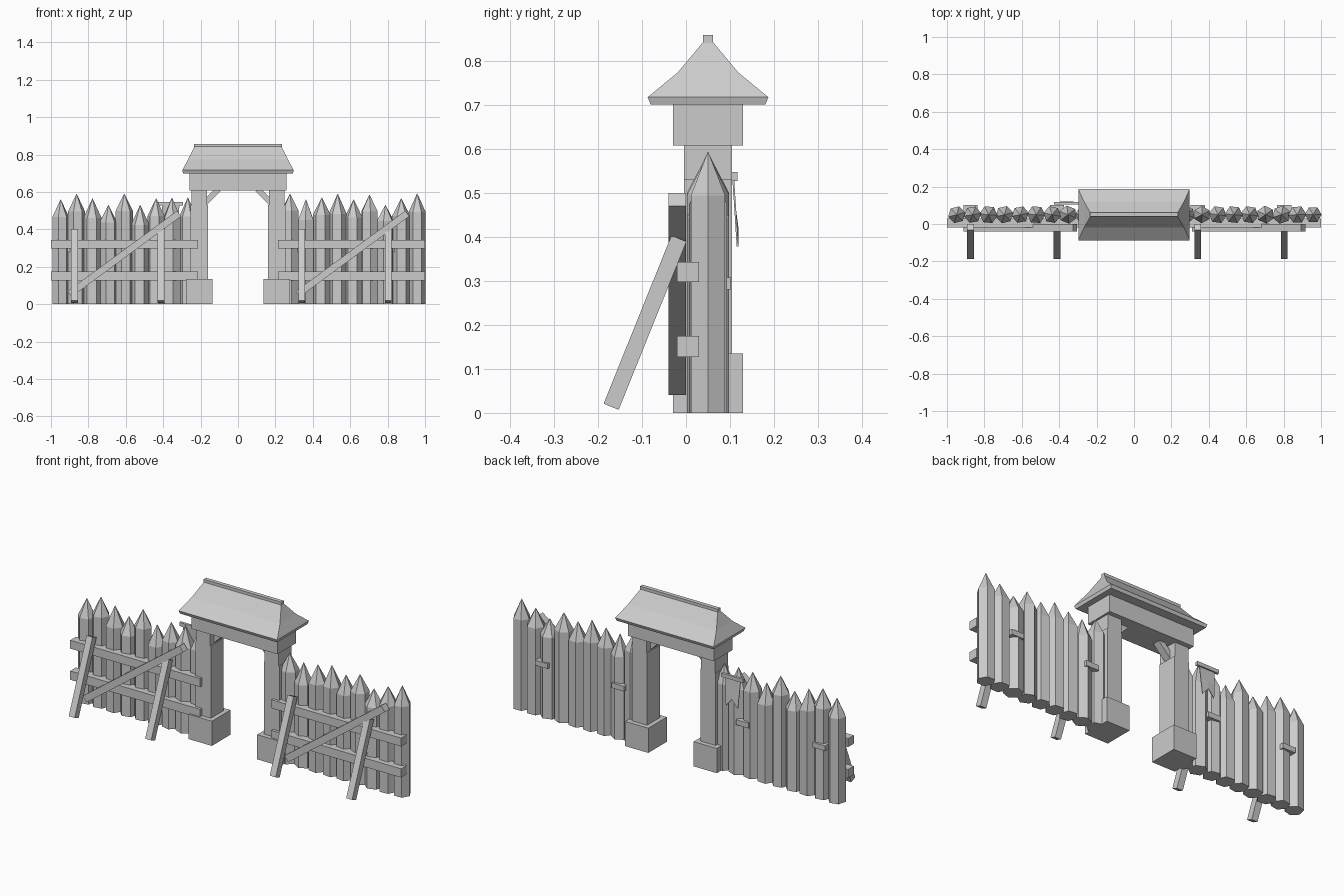
import bpy, bmesh, math, random
from mathutils import Vector, Matrix

random.seed(4)
cube = bpy.data.objects.get("Cube")
if cube:
    bpy.data.objects.remove(cube, do_unlink=True)

grey = bpy.data.materials.new("weathered grey")
grey.use_nodes = True
grey.diffuse_color = (0.6, 0.6, 0.6, 1)
grey.node_tree.nodes["Principled BSDF"].inputs["Base Color"].default_value = (0.6, 0.6, 0.6, 1)

MID = 0.05  # depth of the wall's centre line


def finish(name, bm):
    bmesh.ops.recalc_face_normals(bm, faces=bm.faces)
    mesh = bpy.data.meshes.new(name)
    bm.to_mesh(mesh)
    bm.free()
    mesh.materials.append(grey)
    obj = bpy.data.objects.new(name, mesh)
    bpy.context.scene.collection.objects.link(obj)
    return obj


def box(name, x0, x1, y0, y1, z0, z1):
    bm = bmesh.new()
    size = Matrix.Diagonal((x1 - x0, y1 - y0, z1 - z0, 1))
    place = Matrix.Translation(((x0 + x1) / 2, (y0 + y1) / 2, (z0 + z1) / 2))
    bmesh.ops.create_cube(bm, size=1, matrix=place @ size)
    return finish(name, bm)


def beam(name, start, end, width, depth):
    """Square-cut timber between two points; width lies in the x-z plane."""
    a, b = Vector(start), Vector(end)
    along = (b - a).normalized()
    side = Vector((0, 1, 0)).cross(along).normalized()
    if abs(along.x) < 0.001:
        side = Vector((1, 0, 0))
    rot = Matrix((side, along.cross(side), along)).transposed().to_4x4()
    bm = bmesh.new()
    size = Matrix.Diagonal((width, depth, (b - a).length, 1))
    bmesh.ops.create_cube(bm, size=1, matrix=Matrix.Translation((a + b) / 2) @ rot @ size)
    return finish(name, bm)


def stack(name, rings, cap=True):
    """Join a list of equal-length vertex rings into a closed shell."""
    bm = bmesh.new()
    loops = [[bm.verts.new(p) for p in ring] for ring in rings]
    n = len(loops[0])
    for low, high in zip(loops, loops[1:]):
        for i in range(n):
            j = (i + 1) % n
            bm.faces.new((low[i], low[j], high[j], high[i]))
    bm.faces.new(loops[0])
    bm.faces.new(loops[-1])
    bmesh.ops.remove_doubles(bm, verts=bm.verts, dist=0.0001)
    return finish(name, bm)


def log(name, x, height, turn, radius):
    """Six-sided stake with a sharpened tip."""
    def ring(z, r):
        return [(x + r * math.cos(turn + k * math.pi / 3),
                 MID + r * math.sin(turn + k * math.pi / 3), z) for k in range(6)]
    shoulder = height - random.uniform(0.085, 0.11)
    stack(name, [ring(0, radius), ring(shoulder, radius), ring(height, 0.001)])


# Palisade stakes
left_tips = [.56, .59, .565, .53, .59, .53, .565, .57, .57]
right_tips = [.59, .56, .57, .59, .56, .585, .53, .565, .592]
for label, first, tips in (("right", -0.948, left_tips), ("left", 0.278, right_tips)):
    for i, tip in enumerate(tips):
        last = label == "left" and i == 8
        turn = 0 if last else random.uniform(0, math.pi / 3)
        log(f"{label}_stake_{i + 1}", first + i * 0.085, tip, turn,
            0.045 if last else random.uniform(0.046, 0.05))

# Rails, diagonals, leaning struts and their pegs on each wing
for label, rail_x, shift in (("right", -1.0, 0), ("left", 0.215, 1.22)):
    box(label + "_lower_rail", rail_x, rail_x + 0.785, -0.02, 0.03, 0.127, 0.175)
    box(label + "_upper_rail", rail_x, rail_x + 0.785, -0.02, 0.03, 0.297, 0.343)
    beam(label + "_diagonal", (-0.9 + shift, -0.02, 0.055),
         (-0.315 + shift, -0.02, 0.485), 0.037, 0.04)
    for part, x in (("outer", -0.874), ("inner", -0.412)):
        px = x + (1.215 if shift else 0)
        beam(f"{label}_{part}_strut", (px, -0.17, 0.014), (px, -0.016, 0.396), 0.036, 0.037)
        box(f"{label}_{part}_peg", px - 0.038, px + 0.038, 0.03, 0.102, 0.28, 0.308)

# Gate posts, footings and corner braces
for label, s in (("right", -1), ("left", 1)):
    c = s * 0.207
    box(label + "_footing", c - 0.07, c + 0.07, -0.03, 0.13, 0, 0.135)
    box(label + "_post", c - 0.046, c + 0.046, -0.005, 0.105, 0.13, 0.53)
    box(label + "_post_top", c - 0.042, c + 0.042, -0.005, 0.105, 0.53, 0.61)
    beam(label + "_brace", (s * 0.185, MID, 0.535), (s * 0.105, MID, 0.615), 0.03, 0.04)

box("lintel", -0.26, 0.26, -0.03, 0.13, 0.607, 0.705)


# Hipped roof with a slight kick and a ridge beam
def roof_ring(hx, hy, z):
    return [(-hx, MID - hy, z), (hx, MID - hy, z), (hx, MID + hy, z), (-hx, MID + hy, z)]


stack("roof", [roof_ring(0.293, 0.13, 0.70), roof_ring(0.298, 0.137, 0.717),
               roof_ring(0.267, 0.069, 0.773), roof_ring(0.232, 0.008, 0.846)])
box("ridge_beam", -0.235, 0.235, MID - 0.011, MID + 0.011, 0.838, 0.858)

# Hanging banner on the back
box("banner_rod", -0.427, -0.295, 0.103, 0.117, 0.527, 0.547)
bm = bmesh.new()
rows = []
for z, notch, half, y in ((0.535, 0.535, 0.047, 0.107), (0.46, 0.46, 0.042, 0.112),
                          (0.378, 0.42, 0.036, 0.117)):
    rows.append([bm.verts.new((-0.36 + k * half, y, notch if k == 0 else z))
                 for k in (-1, 0, 1)])
for top, low in zip(rows, rows[1:]):
    for k in range(2):
        bm.faces.new((top[k], top[k + 1], low[k + 1], low[k]))
banner = finish("banner", bm)
cloth = banner.modifiers.new("thickness", "SOLIDIFY")
cloth.thickness = 0.004
cloth.offset = 0
